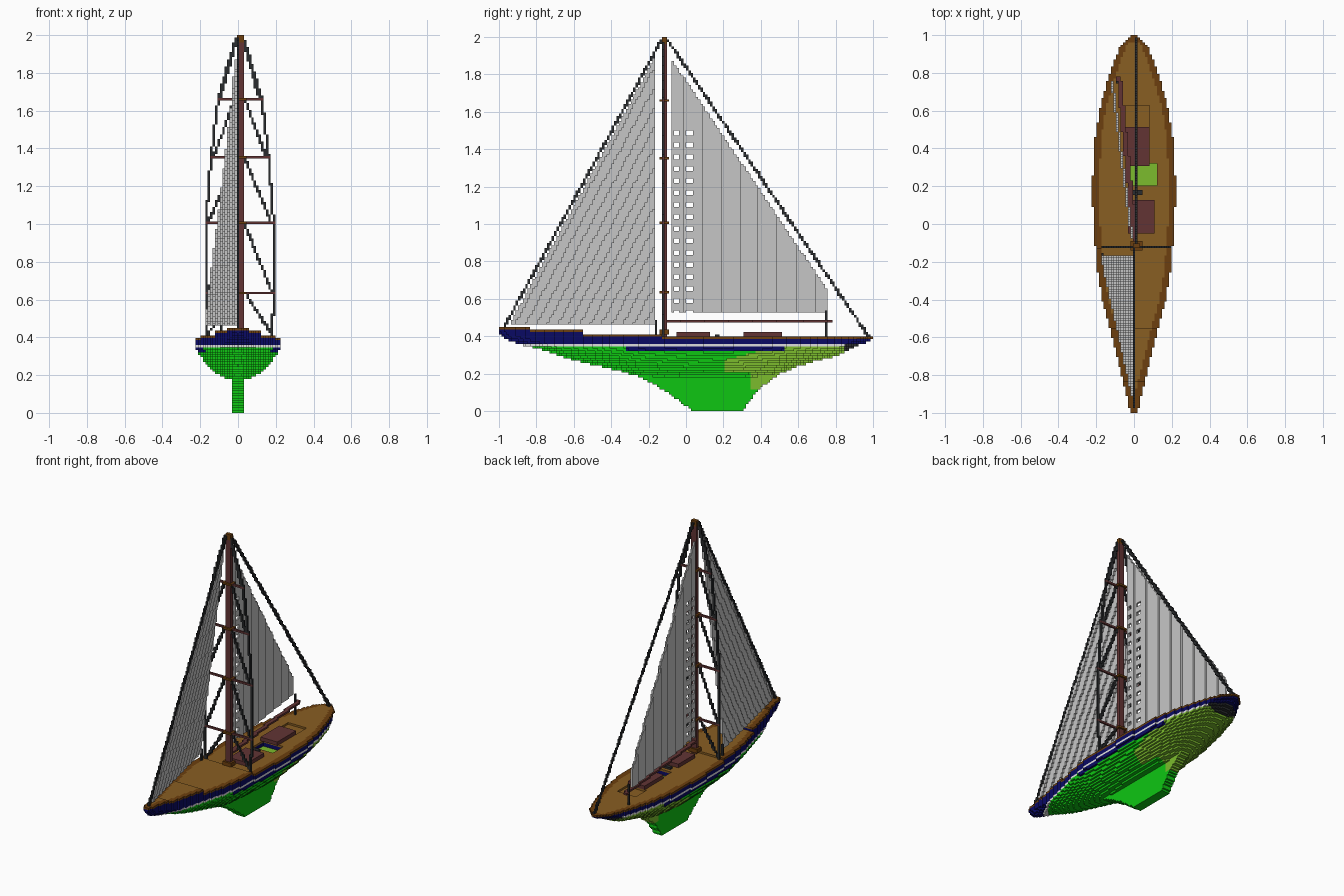
import bpy, bmesh, math
from mathutils import Vector

if "Cube" in bpy.data.objects:
    bpy.data.objects.remove(bpy.data.objects["Cube"], do_unlink=True)

V = 2 / 156  # block size


def srgb(c):
    c /= 255
    return c / 12.92 if c <= 0.04045 else ((c + 0.055) / 1.055) ** 2.4


def material(name, *rgb):
    m = bpy.data.materials.new(name)
    col = (*[srgb(c) for c in rgb], 1)
    m.diffuse_color = col
    m.use_nodes = True
    bsdf = m.node_tree.nodes["Principled BSDF"]
    bsdf.inputs["Base Color"].default_value = col
    bsdf.inputs["Roughness"].default_value = 0.9
    return m


BROWN = material("dark brown", 108, 62, 14)
TAN = material("deck tan", 137, 94, 34)
NAVY = material("navy", 10, 10, 100)
WHITE = material("stripe white", 222, 222, 222)
GREEN = material("hull green", 14, 198, 18)
OLIVE = material("yellow green", 124, 188, 45)
MAROON = material("maroon", 98, 52, 52)
BLACK = material("rigging black", 42, 44, 46)
SAIL = material("sail grey", 198, 198, 198)


def cell(x, y, z):
    return round(x / V), math.floor((y + 1) / V), math.floor(z / V)


def centre(i, j, k):
    return i * V, -1 + (j + 0.5) * V, (k + 0.5) * V


SIDES = []
for axis in range(3):
    for s in (0, 1):
        a, b = (axis + 1) % 3, (axis + 2) % 3
        quad = []
        for u, w in ((0, 0), (1, 0), (1, 1), (0, 1)):
            c = [0, 0, 0]
            c[axis], c[a], c[b] = s, u, w
            quad.append(tuple(c))
        n = [0, 0, 0]
        n[axis] = 2 * s - 1
        SIDES.append((n, quad if s else quad[::-1]))


def build(name, cells):
    """Turn a dict of block -> material into a mesh of its outer faces."""
    bm = bmesh.new()
    verts, mats = {}, list(dict.fromkeys(cells.values()))
    for (i, j, k), mat in cells.items():
        for n, quad in SIDES:
            if (i + n[0], j + n[1], k + n[2]) in cells:
                continue
            face = []
            for a, b, c in quad:
                p = (i + a, j + b, k + c)
                if p not in verts:
                    verts[p] = bm.verts.new(((p[0] - 0.5) * V, p[1] * V - 1, p[2] * V))
                face.append(verts[p])
            bm.faces.new(face).material_index = mats.index(mat)
    me = bpy.data.meshes.new(name)
    bm.to_mesh(me)
    bm.free()
    for m in mats:
        me.materials.append(m)
    ob = bpy.data.objects.new(name, me)
    bpy.context.collection.objects.link(ob)
    return ob


def line(mat, *pts):
    """Blocks along a polyline."""
    out = {}
    for p, q in zip(pts, pts[1:]):
        p, q = Vector(p), Vector(q)
        n = int((q - p).length / V * 2) + 1
        for t in range(n + 1):
            out[cell(*p.lerp(q, t / n))] = mat
    return out


def box(mat, lo, hi):
    return {(i, j, k): mat for i in range(lo[0], hi[0] + 1)
            for j in range(lo[1], hi[1] + 1) for k in range(lo[2], hi[2] + 1)}


def curve(pts):
    def f(t):
        for (a, u), (b, w) in zip(pts, pts[1:]):
            if t <= b:
                return u + (w - u) * max(0, (t - a) / (b - a))
        return pts[-1][1]
    return f


# Hull: plan half width, canoe bottom and keel bottom along the length
plan = curve([(-1, .02), (-.9, .04), (-.78, .07), (-.6, .115), (-.4, .168), (-.24, .195), (0, .214),
              (.18, .222), (.45, .208), (.63, .178), (.79, .13), (.915, .085), (.98, .06), (1, .035)])
canoe = curve([(-1, .415), (-.95, .375), (-.8, .335), (-.6, .272), (-.41, .227), (-.26, .187),
               (0, .172), (.3, .172), (.5, .198), (.61, .243), (.82, .3), (.9, .34), (1, .385)])
keel = curve([(-.26, .187), (-.17, .144), (-.1, .1), (-.03, .05), (.03, 0), (.3, 0),
              (.37, .09), (.41, .13), (.5, .2)])


def top_of(y):
    return 35 if y < -.83 else 34 if y < -.55 else 32 if y < -.13 else 31


def hull_colour(x, y, z, k, top):
    if k >= top - 1:
        rim = abs(x) > plan(y) - .034 or y > .96
        return BROWN if rim else TAN
    if k >= 28:
        return NAVY
    if y > .84 and k >= 25:
        return BLACK
    if k == 27:
        return WHITE
    if k >= 25 and abs(y - .1) < .42:
        return NAVY
    if (y > .2 and .2 < z < .27 + (y - .2) * .25) or (y > .35 and .12 < z < .28):
        return OLIVE
    return GREEN


hull = {}
for j in range(156):
    y = centre(0, j, 0)[1]
    low, top = canoe(y), top_of(y)
    ref = max(.335, low + .04)
    for k in range(top):
        z = (k + .5) * V
        t = min(1, (z - low) / (ref - low))
        w = plan(y) * t ** .45 if t > 0 else 0
        if -.26 < y < .5 and z > keel(y):
            w = max(w, .032)
        for i in range(-17, 18):
            if abs(i * V) < w:
                hull[i, j, k] = hull_colour(i * V, y, z, k, top)

# Cockpit well with a coloured floor, and a shallow aft recess
for (x0, x1, y0, y1, depth, floor) in ((-.02, .11, .21, .325, 3, OLIVE), (-.05, .08, .52, .63, 1, TAN)):
    a, b = cell(x0, y0, 0), cell(x1, y1, 0)
    for i in range(a[0], b[0] + 1):
        for j in range(a[1], b[1]):
            for d in range(depth):
                hull.pop((i, j, 30 - d), None)
            hull[i, j, 30 - depth] = floor
build("hull", hull)

# Deck boxes
for name, x0, x1, y0, y1, h in (("front_hatch", -.02, .105, -.04, .12, 33), ("aft_hatch", -.04, .075, .32, .5, 33),
                                ("helm_post", 0, .04, .165, .17, 32)):
    a, b = cell(x0, y0, 0), cell(x1, y1, 0)
    build(name, box(BLACK if name == "helm_post" else MAROON, (a[0], a[1], 31), (b[0], b[1], h - 1)))

# Mast with spreaders
YM = -.117
JM = cell(0, YM, 0)[1]
levels = ((.64, .18), (1.0, .18), (1.35, .152), (1.665, .115))
mast = box(MAROON, (0, JM, 31), (2, JM + 1, 155))
mast.update(box(BROWN, (0, JM, 153), (2, JM + 1, 155)))
mast.update(box(BROWN, (-1, JM - 1, 32), (3, JM + 2, 33)))
for z, w in levels:
    k = cell(0, 0, z)[2]
    mast.update(box(BROWN, (-1, JM - 1, k), (3, JM + 2, k)))
build("mast", mast)
for n, (z, w) in enumerate(levels):
    build("spreader_%d" % (n + 1), line(MAROON, (-w + .01, YM, z), (w + .01, YM, z)))

# Shrouds and diagonal braces on both sides
for name, s in (("left", 1), ("right", -1)):
    def pt(w, z):
        return (.01 + s * w, YM, z)
    build(name + "_shroud", line(BLACK, pt(.172, .41), *[pt(w, z) for z, w in levels], pt(.02, 1.985)))
    braces, foot = {}, (.165, .42)
    for z, w in levels:
        braces.update(line(BLACK, pt(*foot), pt(.025, z)))
        foot = (w - .015, z + .01)
    braces.update(line(BLACK, pt(*foot), pt(.025, 1.95)))
    build(name + "_braces", braces)

# Stays
build("forestay", line(BLACK, (.005, -.975, .445), (.005, -.13, 1.985)))
build("backstay", line(BLACK, (.01, .975, .4), (.01, -.1, 1.985)))

# Boom and sheets
build("boom", {(i + d, j, k): MAROON for (i, j, k) in
               line(MAROON, (.0, -.1, .487), (-.085, .77, .487)) for d in (0, 1)})
build("main_sheet", line(BLACK, (-.085, .755, .4), (-.085, .755, .53)))
build("jib_sheet", line(BLACK, (-.165, -.165, .42), (-.165, -.165, .48)))

# Headsail: a flat triangle from bow to mast head
jib = {}
for j in range(156):
    for k in range(36, 150):
        x, y, z = centre(0, j, k)
        up = (z - .46) / 1.47
        luff = -.945 + up * .8
        if luff < y < -.17 and up < 1:
            jib[round(-.172 * (y - luff) / .775 / V), j, k] = SAIL
build("headsail", jib)

# Mainsail: swung out along the boom, with slits near the mast
main = {}
for j in range(156):
    for k in range(41, 146):
        x, y, z = centre(0, j, k)
        if not (-.075 < y < .76 and z > .53 and z < 1.87 - (y + .07) * 1.48):
            continue
        if z < 1.5 and k % 5 < 2 and (-.06 < y < -.035 or .0 < y < .035):
            continue
        main[round((-.012 - .108 * (y + .07) / .85) / V), j, k] = SAIL
build("mainsail", main)
